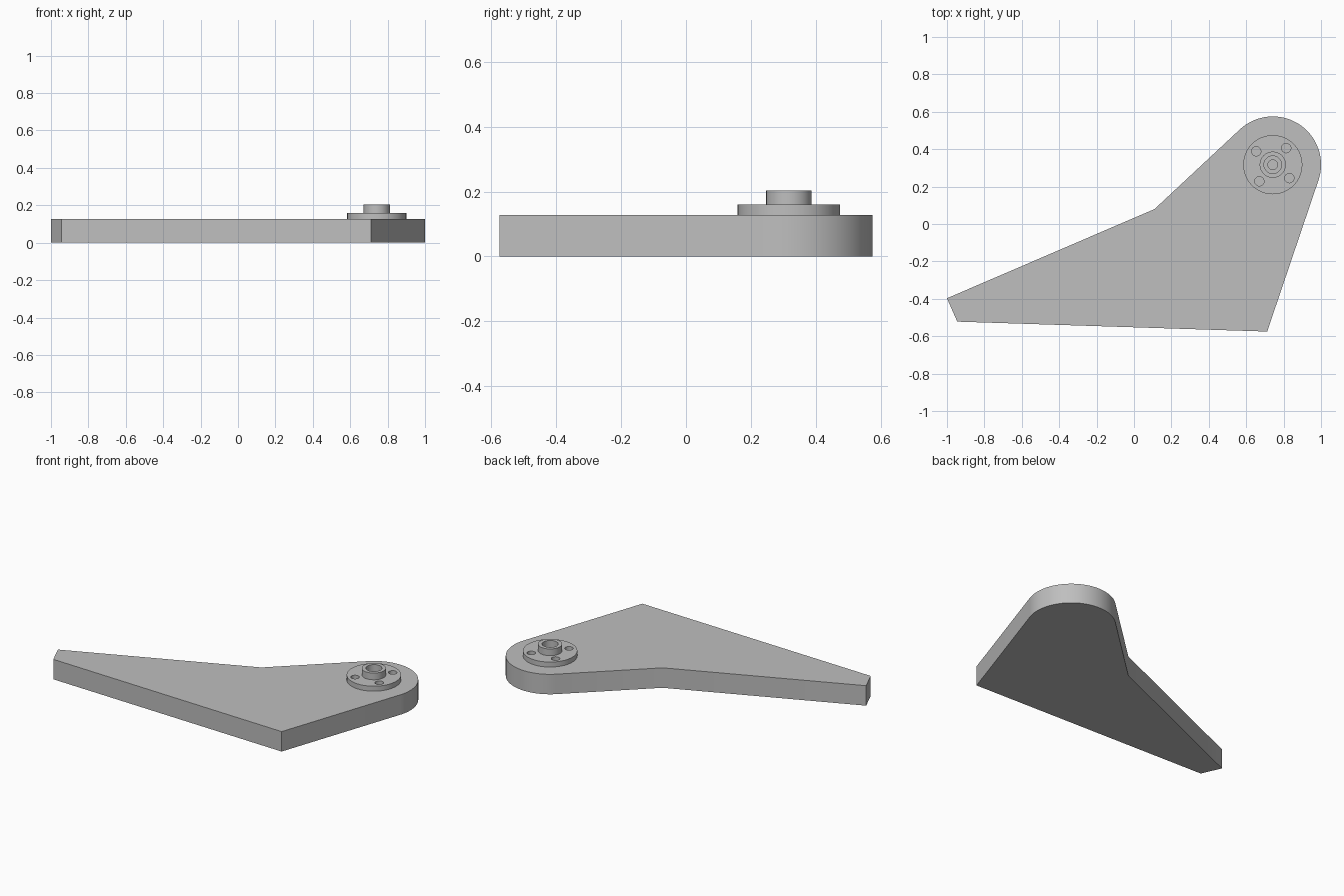
import bpy, bmesh
from math import radians, pi, cos, sin, acos, atan2, hypot

if "Cube" in bpy.data.objects:
    bpy.data.objects.remove(bpy.data.objects["Cube"])

HUB = (0.742, 0.317)      # axis of the round end
END_R = 0.258
PLATE_TOP = 0.128

grey = bpy.data.materials.new("plain grey")
grey.use_nodes = True
colour = (0.52, 0.52, 0.52, 1)
grey.diffuse_color = colour
grey.node_tree.nodes["Principled BSDF"].inputs["Base Color"].default_value = colour


def add_object(name, bm):
    bmesh.ops.recalc_face_normals(bm, faces=bm.faces)
    mesh = bpy.data.meshes.new(name)
    bm.to_mesh(mesh)
    bm.free()
    obj = bpy.data.objects.new(name, mesh)
    bpy.context.collection.objects.link(obj)
    mesh.materials.append(grey)
    return obj


def smooth(obj):
    bpy.ops.object.select_all(action="DESELECT")
    obj.select_set(True)
    bpy.context.view_layer.objects.active = obj
    bpy.ops.object.shade_smooth_by_angle(angle=radians(30))


def tangent_angle(point, side):
    """Angle on the round end where a line from point touches it."""
    dx, dy = point[0] - HUB[0], point[1] - HUB[1]
    return atan2(dy, dx) + side * acos(END_R / hypot(dx, dy))


# Arm plate: straight outline closed by a tangent round end
inner, tip_back, tip_front, heel = (0.11, 0.08), (-1, -0.397), (-0.945, -0.522), (0.712, -0.575)
start = tangent_angle(heel, 1)
end = tangent_angle(inner, -1) + 2 * pi
steps = 48
outline = [inner, tip_back, tip_front, heel]
for i in range(steps + 1):
    a = start + (end - start) * i / steps
    outline.append((HUB[0] + END_R * cos(a), HUB[1] + END_R * sin(a)))

bm = bmesh.new()
face = bm.faces.new([bm.verts.new((x, y, 0)) for x, y in outline])
top = bmesh.ops.extrude_face_region(bm, geom=[face])["geom"]
bmesh.ops.translate(bm, vec=(0, 0, PLATE_TOP),
                    verts=[v for v in top if isinstance(v, bmesh.types.BMVert)])
smooth(add_object("arm_plate", bm))

# Hub: turned flange, raised boss, stepped bore
profile = [(0.026, PLATE_TOP), (0.158, PLATE_TOP), (0.158, 0.16), (0.07, 0.16),
           (0.07, 0.203), (0.047, 0.203), (0.047, 0.15), (0.026, 0.15)]
bm = bmesh.new()
verts = [bm.verts.new((HUB[0] + r, HUB[1], z)) for r, z in profile]
edges = [bm.edges.new((v, verts[i - 1])) for i, v in enumerate(verts)]
bmesh.ops.spin(bm, geom=verts + edges, cent=(*HUB, 0), axis=(0, 0, 1),
               angle=2 * pi, steps=64, use_merge=True)
bmesh.ops.remove_doubles(bm, verts=bm.verts, dist=0.0001)
hub = add_object("hub_flange", bm)

# Four screw holes through the flange
bm = bmesh.new()
for i in range(4):
    a = radians(51 + 90 * i)
    ring = bmesh.ops.create_cone(bm, cap_ends=True, segments=24, radius1=0.025,
                                 radius2=0.025, depth=0.1)["verts"]
    bmesh.ops.translate(bm, verts=ring, vec=(HUB[0] + 0.114 * cos(a),
                                             HUB[1] + 0.114 * sin(a), 0.15))
cutter = add_object("screw_hole_cutter", bm)
cutter.hide_render = True

cut = hub.modifiers.new("screw holes", "BOOLEAN")
cut.operation = "DIFFERENCE"
cut.object = cutter
cut.solver = "EXACT"
bpy.context.view_layer.objects.active = hub
bpy.ops.object.modifier_apply(modifier=cut.name)
bpy.data.objects.remove(cutter)
smooth(hub)
